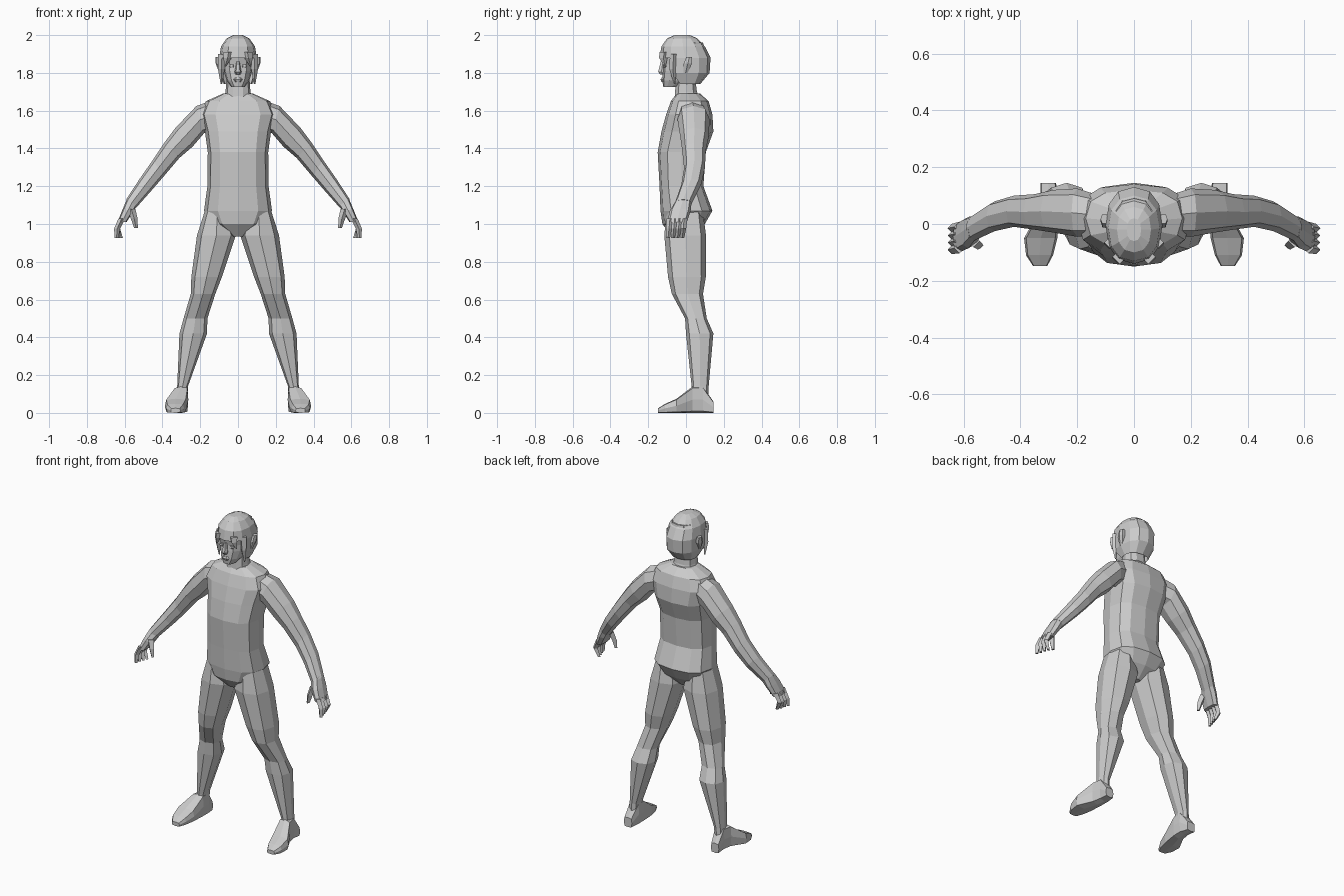
import bpy, bmesh, math
from mathutils import Vector

if "Cube" in bpy.data.objects:
    bpy.data.objects.remove(bpy.data.objects["Cube"], do_unlink=True)

grey = bpy.data.materials.new("plain grey")
grey.use_nodes = True
grey.diffuse_color = (0.6, 0.6, 0.6, 1)
grey.node_tree.nodes["Principled BSDF"].inputs["Base Color"].default_value = (0.6, 0.6, 0.6, 1)


def soft(value, power):
    return math.copysign(abs(value) ** power, value)


def level(z, x0, x1, y0, y1):
    """Horizontal cross-section as centre and two half axes."""
    return (Vector(((x0 + x1) / 2, (y0 + y1) / 2, z)),
            Vector(((x1 - x0) / 2, 0, 0)), Vector((0, (y1 - y0) / 2, 0)))


def slanted(x0, z0, x1, z1, y0, y1):
    """Cross-section between an upper and a lower outline point."""
    return (Vector(((x0 + x1) / 2, (y0 + y1) / 2, (z0 + z1) / 2)),
            Vector((x1 - x0, 0, z1 - z0)) / 2, Vector((0, (y1 - y0) / 2, 0)))


def upright(y, x0, x1, top):
    """Cross-section standing on the ground, facing front."""
    return (Vector(((x0 + x1) / 2, y, top / 2)),
            Vector(((x1 - x0) / 2, 0, 0)), Vector((0, 0, top / 2)))


def loft(name, rings, sides=8, power=0.8, mirror=1, drop=None):
    bm = bmesh.new()
    loops = []
    for centre, u, v in rings:
        loop = []
        for i in range(sides):
            a = math.tau * i / sides
            p = centre + u * soft(math.cos(a), power) + v * soft(math.sin(a), power)
            p.x *= mirror
            loop.append(bm.verts.new(p))
        loops.append(loop)
    for low, high in zip(loops, loops[1:]):
        for i in range(sides):
            j = (i + 1) % sides
            bm.faces.new((low[i], low[j], high[j], high[i]))
    bm.faces.new(loops[0])
    bm.faces.new(loops[-1])
    bmesh.ops.recalc_face_normals(bm, faces=bm.faces)
    if drop:
        gone = [f for f in bm.faces if drop(f.calc_center_median())]
        bmesh.ops.delete(bm, geom=gone, context="FACES")
    mesh = bpy.data.meshes.new(name)
    bm.to_mesh(mesh)
    bm.free()
    mesh.materials.append(grey)
    obj = bpy.data.objects.new(name, mesh)
    bpy.context.collection.objects.link(obj)
    return obj


def tube(name, path, widths, mirror):
    """Slim four-sided strand that follows a path downward."""
    rings = [level(z, x - w, x + w, y - w, y + w) for (x, y, z), w in zip(path, widths)]
    return loft(name, rings, 4, 1, mirror)


def symmetric(sections):
    return [level(z, -w, w, y0, y1) for z, w, y0, y1 in sections]


# Torso and neck
loft("torso", symmetric([
    (1.69, .08, -.05, .075), (1.65, .17, -.08, .12), (1.58, .2, -.105, .14),
    (1.49, .175, -.13, .145), (1.38, .16, -.15, .105), (1.2, .162, -.14, .092),
    (1.07, .18, -.135, .14), (1.0, .14, -.125, .1), (.935, .03, -.075, .04)]), 12, .75)
loft("neck", symmetric([
    (1.78, .06, -.055, .05), (1.7, .066, -.06, .06), (1.63, .08, -.065, .09)]), 10)

# Head with features
loft("head", symmetric([
    (1.96, .07, -.1, .09), (1.88, .08, -.127, .11), (1.845, .078, -.12, .11),
    (1.81, .076, -.124, .1), (1.76, .06, -.126, .05), (1.725, .034, -.12, -.03)]), 12)
loft("nose", symmetric([
    (1.86, .008, -.135, -.11), (1.805, .018, -.15, -.11), (1.792, .014, -.138, -.11)]), 6)
loft("lips", symmetric([
    (1.775, .014, -.13, -.11), (1.765, .024, -.136, -.11), (1.752, .014, -.131, -.11)]), 6)

# Hair: a faceted cap, open over the face
loft("hair", symmetric([
    (2.0, .025, -.06, .02), (1.983, .06, -.1, .06), (1.94, .09, -.13, .1),
    (1.88, .1, -.14, .13), (1.8, .098, -.13, .125), (1.74, .075, -.06, .075)]), 12, .85,
    drop=lambda c: c.z < 1.745 or (c.z < 1.88 and c.y < -.055))

leg = [(1.1, .05, .166, -.1, .085), (.94, .012, .217, -.115, .106),
       (.72, .085, .247, -.095, .105), (.63, .12, .25, -.075, .09),
       (.5, .162, .288, -.005, .11), (.42, .164, .31, 0, .145),
       (.14, .265, .322, .03, .12), (.07, .268, .326, .03, .12)]
foot = [(.145, .275, .33, .06), (.09, .263, .33, .14), (.035, .263, .34, .14),
        (-.05, .27, .387, .075), (-.11, .285, .38, .048), (-.147, .305, .356, .025)]
arm = [(.12, 1.66, .12, 1.5, -.04, .1), (.22, 1.625, .18, 1.48, -.045, .125),
       (.33, 1.51, .24, 1.41, -.03, .12), (.39, 1.43, .31, 1.35, -.02, .105),
       (.45, 1.34, .395, 1.25, -.01, .1), (.52, 1.24, .46, 1.175, -.025, .08),
       (.592, 1.13, .54, 1.085, -.06, .03)]
palm = [(.585, 1.14, .535, 1.095, -.055, .03), (.61, 1.08, .555, 1.065, -.085, .025),
        (.638, 1.01, .59, 1.01, -.1, .005)]

for side, s in (("left", 1), ("right", -1)):
    # Legs and feet
    loft(side + "_leg", [level(*r) for r in leg], 8, .8, s)
    loft(side + "_foot", [upright(*r) for r in foot], 8, .4, s)

    # Arms, hands and fingers
    loft(side + "_arm", [slanted(*r) for r in arm], 8, .85, s)
    loft(side + "_palm", [slanted(*r) for r in palm], 8, .7, s)
    for k in range(4):
        y = -.085 + .025 * k
        tube(f"{side}_finger_{k + 1}",
             [(.615, y, 1.03), (.64, y - .005, .975), (.643 - .008 * k, y - .01, .925)],
             (.018, .016, .01), s)
    tube(side + "_thumb", [(.565, -.06, 1.08), (.55, -.072, 1.03), (.54, -.075, .98)],
         (.022, .018, .01), s)

    # Ears, eyes and hair locks
    loft(side + "_ear", [level(1.885, .09, .118, .0, .035), level(1.85, .085, .118, -.015, .035),
                         level(1.8, .08, .1, -.015, .01)], 6, .8, s)
    loft(side + "_eye", [level(1.845, .024, .044, -.122, -.1), level(1.836, .018, .05, -.124, -.09),
                         level(1.828, .024, .044, -.122, -.1)], 6, .8, s)
    tube(side + "_sidelock", [(.085, -.065, 1.9), (.088, -.07, 1.82), (.088, -.06, 1.74)],
         (.02, .018, .004), s)
    tube(side + "_fringe", [(.05, -.115, 1.91), (.055, -.12, 1.88), (.068, -.112, 1.835)],
         (.026, .022, .004), s)
